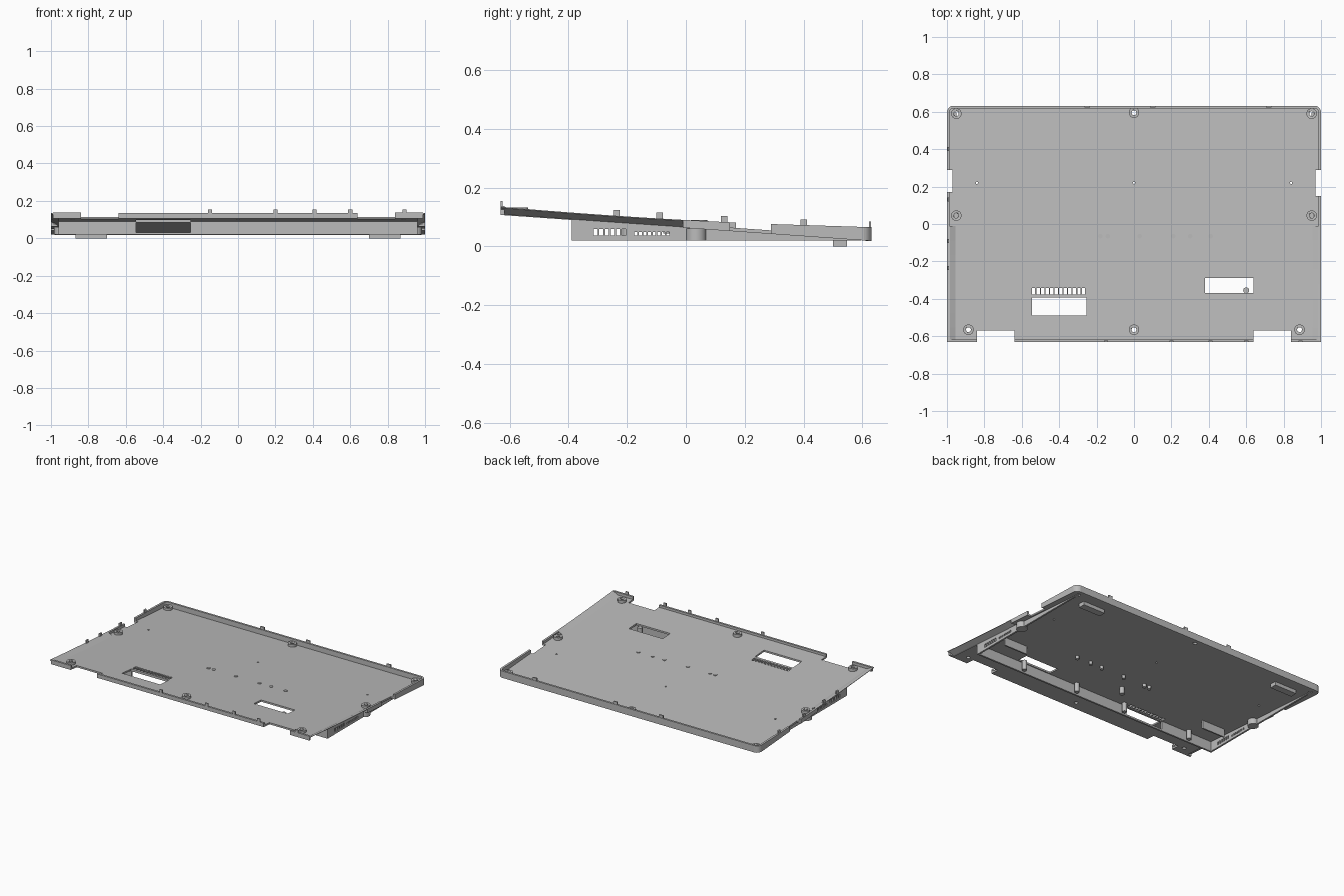
import bpy, bmesh, math
from mathutils import Matrix, Vector

if "Cube" in bpy.data.objects:
    bpy.data.objects.remove(bpy.data.objects["Cube"], do_unlink=True)

grey = bpy.data.materials.new("case_grey")
grey.use_nodes = True
grey.diffuse_color = (0.5, 0.5, 0.5, 1)
grey.node_tree.nodes["Principled BSDF"].inputs["Base Color"].default_value = (0.5, 0.5, 0.5, 1)

FLOOR = 0.012   # floor thickness
RIM = 0.014     # rim thickness
BASE = 0.02     # lowest level of the stand walls


def under(y):
    return 0.063 - 0.07 * y


def rim_top(y):
    return 0.09 - 0.0548 * y + 0.0264 * y * y


def finish(name, bm):
    bmesh.ops.recalc_face_normals(bm, faces=bm.faces)
    mesh = bpy.data.meshes.new(name)
    bm.to_mesh(mesh)
    bm.free()
    mesh.materials.append(grey)
    ob = bpy.data.objects.new(name, mesh)
    bpy.context.scene.collection.objects.link(ob)
    return ob


def boxes(name, items):
    """Boxes given as (x0, x1, y0, y1, z0, z1)."""
    bm = bmesh.new()
    for x0, x1, y0, y1, z0, z1 in items:
        m = Matrix.Translation(((x0 + x1) / 2, (y0 + y1) / 2, (z0 + z1) / 2))
        m = m @ Matrix.Diagonal((x1 - x0, y1 - y0, z1 - z0, 1))
        bmesh.ops.create_cube(bm, size=1, matrix=m)
    return finish(name, bm)


def cylinders(name, items):
    """Upright cylinders given as (x, y, radius, z0, z1)."""
    bm = bmesh.new()
    for x, y, r, z0, z1 in items:
        bmesh.ops.create_cone(bm, cap_ends=True, segments=24, radius1=r, radius2=r,
                              depth=z1 - z0, matrix=Matrix.Translation((x, y, (z0 + z1) / 2)))
    ob = finish(name, bm)
    bpy.ops.object.select_all(action='DESELECT')
    ob.select_set(True)
    bpy.context.view_layer.objects.active = ob
    bpy.ops.object.shade_smooth_by_angle(angle=math.radians(35))
    return ob


def prism(name, outline, low, high):
    """Outline in x, y raised between two height functions of y."""
    bm = bmesh.new()
    a = [bm.verts.new((x, y, low(y))) for x, y in outline]
    b = [bm.verts.new((x, y, high(y))) for x, y in outline]
    bm.faces.new(a)
    bm.faces.new(b)
    for i in range(len(a)):
        j = (i + 1) % len(a)
        bm.faces.new((a[i], a[j], b[j], b[i]))
    return finish(name, bm)


def loft(name, sections):
    """Closed cross-sections joined in order and capped."""
    bm = bmesh.new()
    rings = [[bm.verts.new(p) for p in s] for s in sections]
    for r, s in zip(rings, rings[1:]):
        for i in range(len(r)):
            j = (i + 1) % len(r)
            bm.faces.new((r[i], r[j], s[j], s[i]))
    bm.faces.new(rings[0])
    bm.faces.new(rings[-1])
    return finish(name, bm)


def cut(target, *cutters):
    for c in cutters:
        mod = target.modifiers.new("cut", 'BOOLEAN')
        mod.operation = 'DIFFERENCE'
        mod.solver = 'EXACT'
        mod.object = c
        bpy.context.view_layer.objects.active = target
        bpy.ops.object.modifier_apply(modifier=mod.name)


def back_path(inset, y_left, y_right):
    """U-shaped path round the back with rounded corners."""
    r = 0.035 - inset
    pts = [(1 - inset, y_right)]
    for sx, start in ((1, 0), (-1, 90)):
        for k in range(7):
            t = math.radians(start + k * 15)
            pts.append((sx * 0.965 + r * math.cos(t), 0.597 + r * math.sin(t)))
    return pts + [(-1 + inset, y_left)]


# Sloping floor with front notches and side gaps
right_side = [(0.64, -0.632), (0.64, -0.57), (0.84, -0.57), (0.84, -0.632), (0.96, -0.632),
              (0.96, -0.01), (1, -0.01), (1, 0.15), (0.97, 0.15), (0.97, 0.29)]
left_side = [(-x, 0.17 if y == 0.15 else y) for x, y in reversed(right_side)]
floor = prism("floor_plate", right_side + back_path(0, 0.29, 0.29) + left_side,
              under, lambda y: under(y) + FLOOR)

# Rounded back rim
back = zip(back_path(0, 0.29, 0.29), back_path(RIM, 0.29, 0.29))
loft("back_rim", [[(ox, oy, under(oy)), (ox, oy, rim_top(oy)),
                   (ix, iy, rim_top(oy)), (ix, iy, under(oy))] for (ox, oy), (ix, iy) in back])

# Side rims: undercut toward the front, upright in the middle
for s, label, gap in ((1, "left", 0.15), (-1, "right", 0.17)):
    ys = [-0.632 + 0.622 * k / 8 for k in range(9)]
    loft(label + "_undercut_rim", [[(s * 0.955, y, under(y)), (s, y, rim_top(y) - 0.003),
                                    (s, y, rim_top(y)), (s * 0.985, y, rim_top(y)),
                                    (s * 0.955, y, under(y) + FLOOR)] for y in ys])
    ys = [-0.01 + (gap + 0.01) * k / 3 for k in range(4)]
    loft(label + "_middle_rim", [[(s, y, under(y)), (s, y, rim_top(y)),
                                  (s * 0.986, y, rim_top(y)), (s * 0.986, y, under(y))] for y in ys])

# Front lip and its corner pieces
lip_low = under(-0.632)
boxes("front_lip", [(-0.64, 0.64, -0.632, -0.618, lip_low, 0.134),
                    (0.84, 0.99, -0.632, -0.618, lip_low, 0.137),
                    (-0.99, -0.84, -0.632, -0.618, lip_low, 0.137)])

# Snap clips along the rims
clips = [(x - 0.011, x + 0.011, -0.632, -0.624, 0.125, 0.155) for x in (-0.15, 0.2, 0.41, 0.6, 0.89)]
clips += [(x - 0.015, x + 0.015, 0.622, 0.63, 0.055, 0.085) for x in (-0.25, 0.1, 0.72)]
clips += [(-0.998, -0.988, y - 0.011, y + 0.011, rim_top(y) - 0.01, rim_top(y) + 0.02)
          for y in (-0.235, -0.09, 0.13, 0.4)]
boxes("snap_clips", clips)

# Screw bosses, drilled through together with the floor
spots = [(0, 0.595), (0, -0.565)]
for s in (1, -1):
    spots += [(s * 0.95, 0.59), (s * 0.95, 0.045), (s * 0.885, -0.565)]
bosses = cylinders("screw_bosses", [(x, y, 0.028, under(y) + 0.003, under(y) + 0.03) for x, y in spots])
drill = cylinders("drill_cutter", [(x, y, 0.013, -0.1, 0.3) for x, y in spots]
                  + [(x, 0.22, 0.006, -0.1, 0.3) for x in (-0.84, 0, 0.84)])

# Floor openings and vent slots
openings = boxes("opening_cutter", [(-0.545, -0.255, -0.49, -0.392, -0.1, 0.3),
                                    (0.38, 0.64, -0.37, -0.29, -0.1, 0.3)])
step = 0.29 / 12
vents = boxes("vent_cutter", [(-0.545 + k * step, -0.545 + k * step + 0.017, -0.376, -0.342, -0.1, 0.3)
                              for k in range(12)])
cut(floor, drill, openings, vents)
cut(bosses, drill)

# Stand: front wall with a wide opening
front_wall = boxes("stand_front_wall", [(-0.96, 0.96, -0.39, -0.378, BASE, 0.092)])
front_gap = boxes("front_gap_cutter", [(-0.545, -0.255, -0.5, -0.3, 0.032, 0.085)])
cut(front_wall, front_gap)

# Stand: wedge side walls with two rows of slots
slots = [(-1.2, 1.2, -0.315 + k * 0.0195, -0.302 + k * 0.0195, 0.037, 0.06) for k in range(6)]
slots += [(-1.2, 1.2, -0.175 + k * 0.0155, -0.165 + k * 0.0155, 0.037, 0.05) for k in range(8)]
slot_cutter = boxes("slot_cutter", slots)
for s, label in ((1, "left"), (-1, "right")):
    wall = prism(label + "_stand_wall",
                 [(s * 0.948, -0.39), (s * 0.96, -0.39), (s * 0.96, 0.595), (s * 0.948, 0.595)],
                 lambda y: BASE, lambda y: under(y) + 0.004)
    cut(wall, slot_cutter)

for cutter in (drill, openings, vents, front_gap, slot_cutter):
    bpy.data.objects.remove(cutter, do_unlink=True)

# Ribs, corner posts and short posts beneath the floor
boxes("stand_ribs", [(a, a + 0.18, -0.196, -0.186, BASE, under(-0.19) + 0.003) for a in (0.72, -0.9)])
cylinders("side_posts", [(s * 0.948, 0.035, 0.035, BASE, under(0.035)) for s in (1, -1)])
cylinders("wall_posts", [(x, -0.355, 0.016, 0.025, under(-0.355) + 0.003) for x in (-0.75, -0.22, 0.17, 0.6)]
          + [(-0.07, -0.2, 0.016, 0.03, under(-0.2) + 0.003)])
cylinders("floor_pegs", [(x, -0.065, 0.012, 0.045, under(-0.065) + FLOOR + 0.004)
                         for x in (-0.18, -0.14, 0.03, 0.21, 0.3, 0.41)])

# Rear feet
boxes("rear_feet", [(a, a + 0.17, 0.5, 0.548, 0, 0.03) for a in (0.7, -0.87)])
